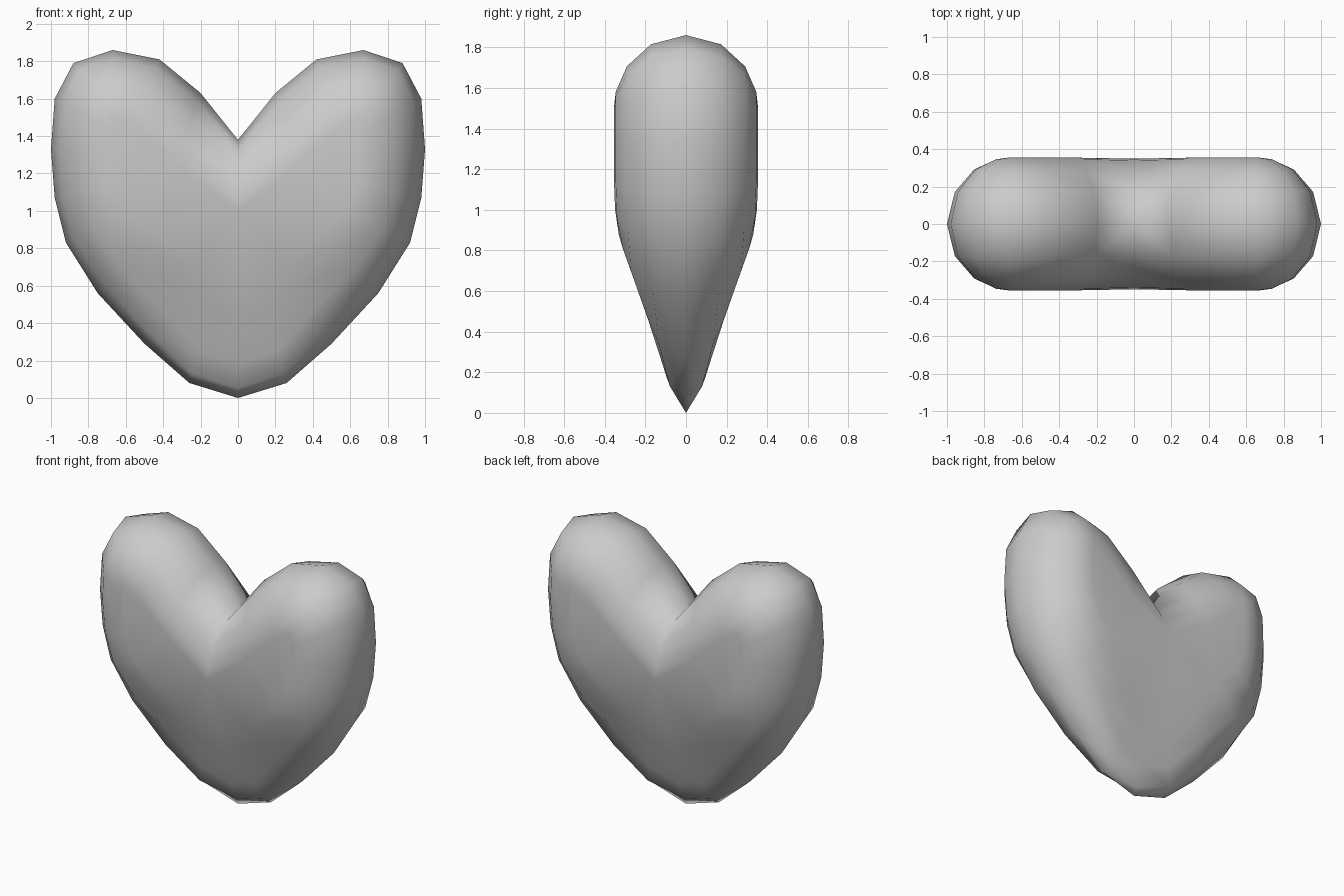
import bpy, bmesh, math

if "Cube" in bpy.data.objects:
    bpy.data.objects.remove(bpy.data.objects["Cube"])

# Right half of the heart outline (x, z), from the notch round to the tip
RIM = [(0, 1.38), (.2, 1.63), (.42, 1.81), (.67, 1.86), (.88, 1.79), (.98, 1.6), (1, 1.33),
       (.98, 1.07), (.92, .83), (.75, .56), (.5, .29), (.26, .08), (0, 0)]
# Matching points where the rounded rim meets the flatter face
CORE = [(0, 1.0), (.32, 1.25), (.52, 1.43), (.64, 1.5), (.67, 1.49), (.67, 1.43), (.66, 1.3),
        (.64, 1.15), (.58, 1.0), (.45, .88), (.28, .72), (.13, .47), (0, .42)]
# Half depth by height (z, y): tapers to a wedge at the tip
DEPTH = [(0, 0), (.14, .085), (.4, .165), (.82, .315), (.93, .345), (1.1, .355), (9, .355)]


def half_depth(z):
    for (z0, y0), (z1, y1) in zip(DEPTH, DEPTH[1:]):
        if z <= z1:
            return y0 + (y1 - y0) * (z - z0) / (z1 - z0)


# Front right quarter: rings rolling from the rim onto the face
bm = bmesh.new()
rings = []
for deg in (0, 29, 55, 77, 90):
    a = math.radians(deg)
    ring = []
    for (px, pz), (qx, qz) in zip(RIM, CORE):
        x = qx + (px - qx) * math.cos(a)
        z = qz + (pz - qz) * math.cos(a)
        y = min(half_depth(qz) * math.sin(a), half_depth(z))
        ring.append(bm.verts.new((x, -y, z)))
    rings.append(ring)
for r0, r1 in zip(rings, rings[1:]):
    for i in range(len(RIM) - 1):
        bm.faces.new((r0[i], r0[i + 1], r1[i + 1], r1[i]))

# Face patch inside the last ring
for ids in ((0, 12, 11, 10), (0, 10, 9, 1), (1, 9, 8, 2), (2, 8, 7, 3), (3, 7, 6, 4), (4, 6, 5)):
    bm.faces.new([rings[-1][i] for i in ids])
bmesh.ops.recalc_face_normals(bm, faces=bm.faces)
if sum(f.normal.y * f.calc_area() for f in bm.faces) > 0:
    bmesh.ops.reverse_faces(bm, faces=bm.faces)
for f in bm.faces:
    f.smooth = True

mesh = bpy.data.meshes.new("heart")
bm.to_mesh(mesh)
bm.free()
heart = bpy.data.objects.new("heart", mesh)
bpy.context.collection.objects.link(heart)

# Mirror left-right and front-back
mirror = heart.modifiers.new("mirror", 'MIRROR')
mirror.use_axis = (True, True, False)
mirror.use_clip = True
mirror.merge_threshold = 0.001
